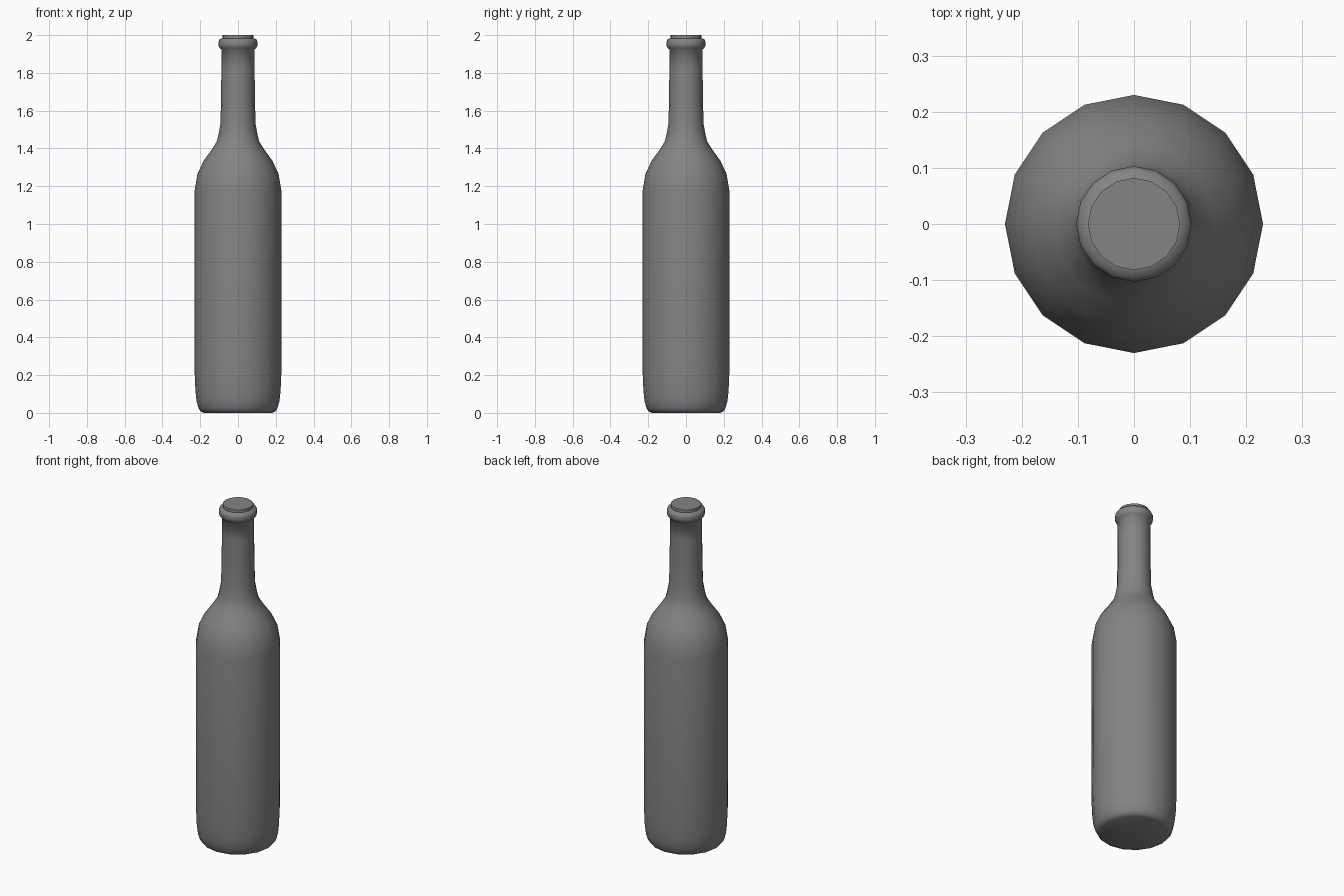
import bpy, bmesh, math

if "Cube" in bpy.data.objects:
    bpy.data.objects.remove(bpy.data.objects["Cube"])

SIDES = 16


def lathe(name, profile, angle):
    """Revolve (radius, height) points about z and cap both ends."""
    bm = bmesh.new()
    rings = [[bm.verts.new((r * math.cos(2 * math.pi * i / SIDES),
                            r * math.sin(2 * math.pi * i / SIDES), z))
              for i in range(SIDES)] for r, z in profile]
    for low, high in zip(rings, rings[1:]):
        for i in range(SIDES):
            j = (i + 1) % SIDES
            bm.faces.new((low[i], low[j], high[j], high[i]))
    bm.faces.new(rings[0][::-1])
    bm.faces.new(rings[-1])
    mesh = bpy.data.meshes.new(name)
    bm.to_mesh(mesh)
    bm.free()
    obj = bpy.data.objects.new(name, mesh)
    bpy.context.collection.objects.link(obj)
    bpy.ops.object.select_all(action='DESELECT')
    obj.select_set(True)
    bpy.context.view_layer.objects.active = obj
    bpy.ops.object.shade_smooth_by_angle(angle=math.radians(angle))
    return obj


# Bottle: rounded base, straight body, sloping shoulder, neck, rolled lip, flat mouth
bottle = lathe("bottle", [
    (0.182, 0.0), (0.198, 0.008), (0.209, 0.025), (0.219, 0.06),
    (0.225, 0.11), (0.229, 0.2), (0.23, 0.4), (0.23, 1.175),
    (0.215, 1.265), (0.182, 1.335), (0.142, 1.39), (0.113, 1.435),
    (0.104, 1.47), (0.093, 1.53), (0.09, 1.65), (0.088, 1.82), (0.088, 1.925),
    (0.097, 1.931), (0.103, 1.945), (0.103, 1.965), (0.097, 1.978),
    (0.082, 1.983), (0.082, 2.0)], 62)

# Dark grey glass
glass = bpy.data.materials.new("dark_glass")
glass.diffuse_color = (0.23, 0.23, 0.23, 1.0)
glass.use_nodes = True
glass.node_tree.nodes["Principled BSDF"].inputs["Base Color"].default_value = glass.diffuse_color
bottle.data.materials.append(glass)
